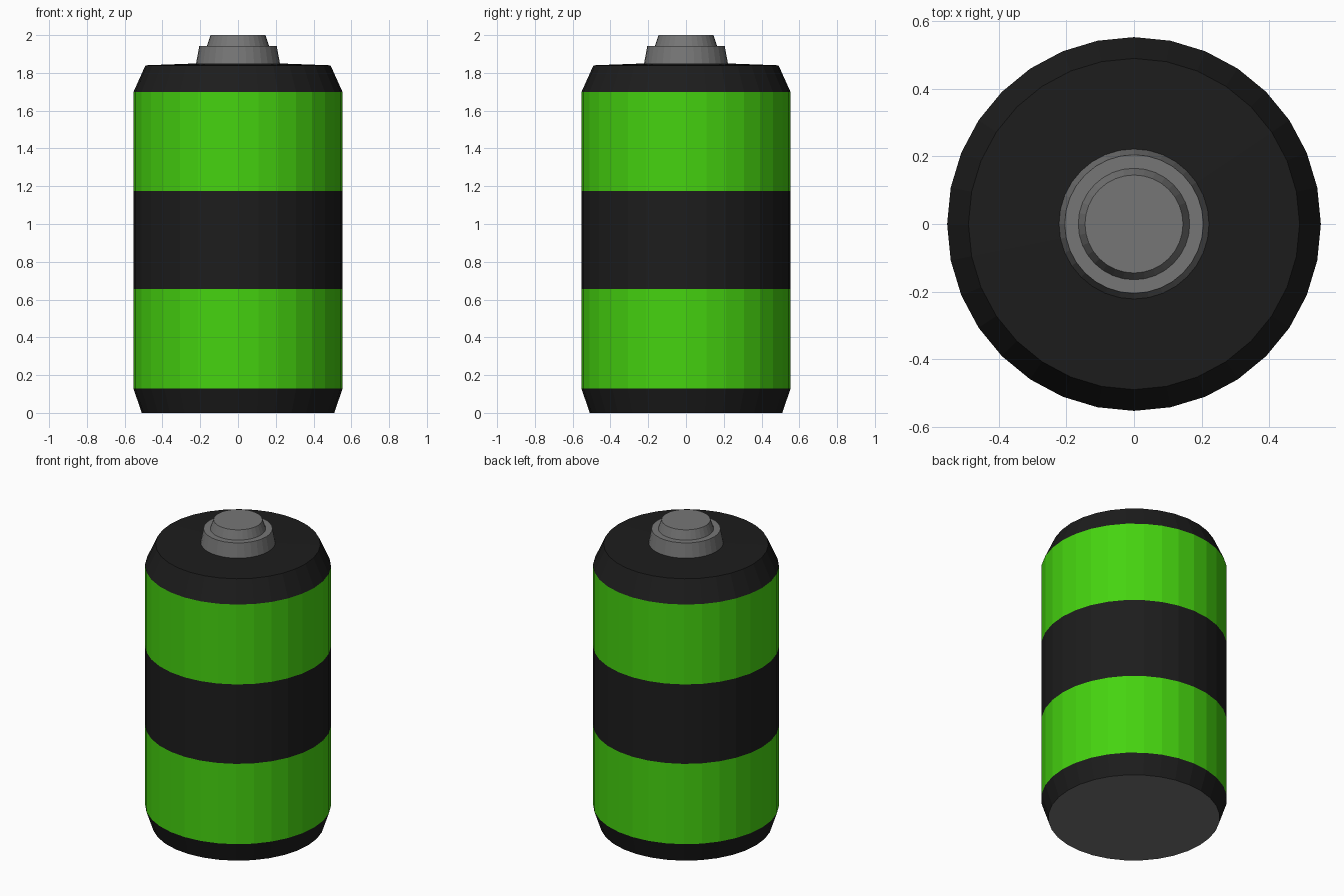
import bpy, bmesh
from math import cos, sin, tau

if "Cube" in bpy.data.objects:
    bpy.data.objects.remove(bpy.data.objects["Cube"])

SIDES = 32
R = 0.553


def material(name, rgb):
    m = bpy.data.materials.new(name)
    m.diffuse_color = (*rgb, 1)
    m.use_nodes = True
    m.node_tree.nodes["Principled BSDF"].inputs["Base Color"].default_value = m.diffuse_color
    return m


def lathe(name, profile, mat, cap_bottom=False, cap_top=False):
    """Turn a (radius, height) profile, listed upwards, around z."""
    bm = bmesh.new()
    rings = [[bm.verts.new((r * cos(tau * i / SIDES), r * sin(tau * i / SIDES), z))
              for i in range(SIDES)] for r, z in profile]
    for a, b in zip(rings, rings[1:]):
        for i in range(SIDES):
            j = (i + 1) % SIDES
            bm.faces.new((a[i], a[j], b[j], b[i]))
    if cap_bottom:
        bm.faces.new(rings[0][::-1])
    if cap_top:
        bm.faces.new(rings[-1])
    me = bpy.data.meshes.new(name)
    bm.to_mesh(me)
    bm.free()
    me.materials.append(mat)
    ob = bpy.data.objects.new(name, me)
    bpy.context.collection.objects.link(ob)
    return ob


black = material("black", (0.012, 0.012, 0.012))
green = material("green", (0.06, 0.65, 0.005))
grey = material("grey", (0.18, 0.18, 0.18))

# Chamfered base rim and its metal contact plate
lathe("base_rim", [(0.51, 0), (R, 0.128)], black)
lathe("bottom_contact", [(0.51, 0)], grey, cap_bottom=True)

# Striped casing
lathe("lower_green_band", [(R, 0.128), (R, 0.655)], green)
lathe("middle_black_band", [(R, 0.655), (R, 1.176)], black)
lathe("upper_green_band", [(R, 1.176), (R, 1.70)], green)

# Chamfered shoulder with gently rising top
lathe("shoulder", [(R, 1.70), (0.49, 1.84), (0.222, 1.85)], black)

# Stepped terminal
lathe("terminal", [(0.222, 1.85), (0.205, 1.942), (0.165, 1.942), (0.145, 2.0)],
      grey, cap_top=True)
